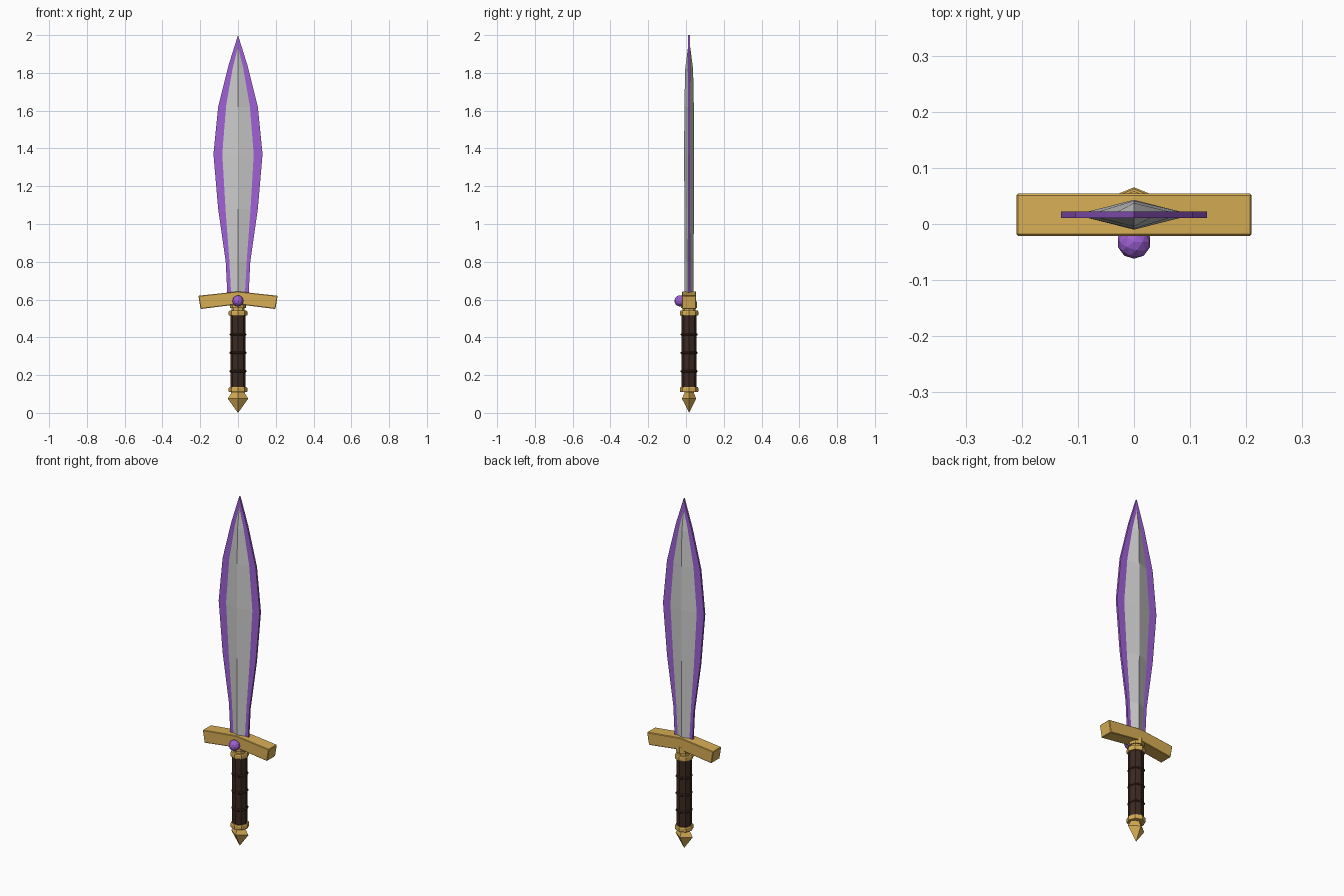
import bpy, bmesh, math

if "Cube" in bpy.data.objects:
    bpy.data.objects.remove(bpy.data.objects["Cube"])

YC = 0.0165  # depth of the sword's axis


def material(name, color):
    m = bpy.data.materials.new(name)
    m.diffuse_color = (*color, 1)
    m.use_nodes = True
    m.node_tree.nodes["Principled BSDF"].inputs["Base Color"].default_value = m.diffuse_color
    return m


GOLD = material("gold", (0.68, 0.42, 0.09))
PURPLE = material("purple", (0.35, 0.12, 0.68))
LEATHER = material("leather", (0.045, 0.022, 0.015))


def finish(name, bm, mat=None):
    bmesh.ops.recalc_face_normals(bm, faces=bm.faces)
    me = bpy.data.meshes.new(name)
    bm.to_mesh(me)
    bm.free()
    ob = bpy.data.objects.new(name, me)
    ob.location.y = YC
    bpy.context.collection.objects.link(ob)
    if mat:
        me.materials.append(mat)
    return ob


def slab(name, outline, half_depth, mat):
    """Extrude an x-z outline along y."""
    bm = bmesh.new()
    f = bm.faces.new([bm.verts.new((x, -half_depth, z)) for x, z in outline])
    ext = bmesh.ops.extrude_face_region(bm, geom=[f])["geom"]
    verts = [v for v in ext if isinstance(v, bmesh.types.BMVert)]
    bmesh.ops.translate(bm, verts=verts, vec=(0, 2 * half_depth, 0))
    return finish(name, bm, mat)


def loft(name, rings, mat=None):
    """Skin a stack of equal-sized rings and cap both ends."""
    bm = bmesh.new()
    loops = [[bm.verts.new(p) for p in r] for r in rings]
    n = len(loops[0])
    for a, b in zip(loops, loops[1:]):
        for i in range(n):
            j = (i + 1) % n
            bm.faces.new((a[i], a[j], b[j], b[i]))
    bm.faces.new(loops[0])
    bm.faces.new(loops[-1])
    bmesh.ops.remove_doubles(bm, verts=bm.verts, dist=0.0001)
    return finish(name, bm, mat)


def turned(name, profile, mat, sides=8, depth=1.0):
    """Faceted turned part from (radius, z) pairs."""
    return loft(name, [[(r * math.cos(2 * math.pi * i / sides),
                         r * depth * math.sin(2 * math.pi * i / sides), z)
                        for i in range(sides)] for r, z in profile], mat)


# Purple cutting edge: flat leaf-shaped slab
edge = [(0.055, 0.60), (0.065, 0.80), (0.105, 1.08), (0.13, 1.37),
        (0.105, 1.62), (0.05, 1.84)]
slab("blade_edge", edge + [(0, 2.0)] + [(-x, z) for x, z in reversed(edge)],
     0.0055, PURPLE)

# Steel core: ridged sections (half width, half depth, z)
core = [(0.036, 0.024, 0.60), (0.047, 0.024, 0.80), (0.068, 0.025, 1.08),
        (0.085, 0.0265, 1.37), (0.065, 0.025, 1.62), (0.03, 0.021, 1.82),
        (0.002, 0.006, 1.935)]
loft("blade_core", [[(w, -0.005, z), (w, 0.005, z), (0, d, z),
                     (-w, 0.005, z), (-w, -0.005, z), (0, -d, z)]
                    for w, d, z in core])

# Drooping crossguard with softened edges
guard = slab("crossguard", [(-0.21, 0.62), (0, 0.643), (0.21, 0.62),
                            (0.198, 0.55), (0, 0.575), (-0.198, 0.55)],
             0.0375, GOLD)
bev = guard.modifiers.new("bevel", 'BEVEL')
bev.width, bev.segments = 0.003, 1

# Hilt fittings
turned("guard_socket", [(0.042, 0.555), (0.042, 0.59)], GOLD)
turned("hilt_neck", [(0.034, 0.53), (0.034, 0.57)], GOLD)
for name, z in (("upper_collar", 0.515), ("lower_collar", 0.11)):
    turned(name, [(0.046, z), (0.049, z + 0.004), (0.049, z + 0.022),
                  (0.046, z + 0.026)], GOLD)

# Grip with wrapped bands
turned("grip", [(0.04, 0.12), (0.04, 0.53)], LEATHER)
for i, z in enumerate((0.22, 0.318, 0.415)):
    turned(f"grip_band_{i + 1}", [(0.038, z - 0.008), (0.045, z - 0.003),
                                  (0.045, z + 0.003), (0.038, z + 0.008)], LEATHER)

# Pointed four-sided pommel
turned("pommel", [(0.036, 0.12), (0.036, 0.105), (0.054, 0.075), (0.0, 0.0)],
       GOLD, sides=4, depth=0.7)

# Round gem on the front of the guard
bm = bmesh.new()
bmesh.ops.create_icosphere(bm, subdivisions=2, radius=0.03)
gem = finish("gem", bm, PURPLE)
gem.location = (0, -0.032, 0.593)
